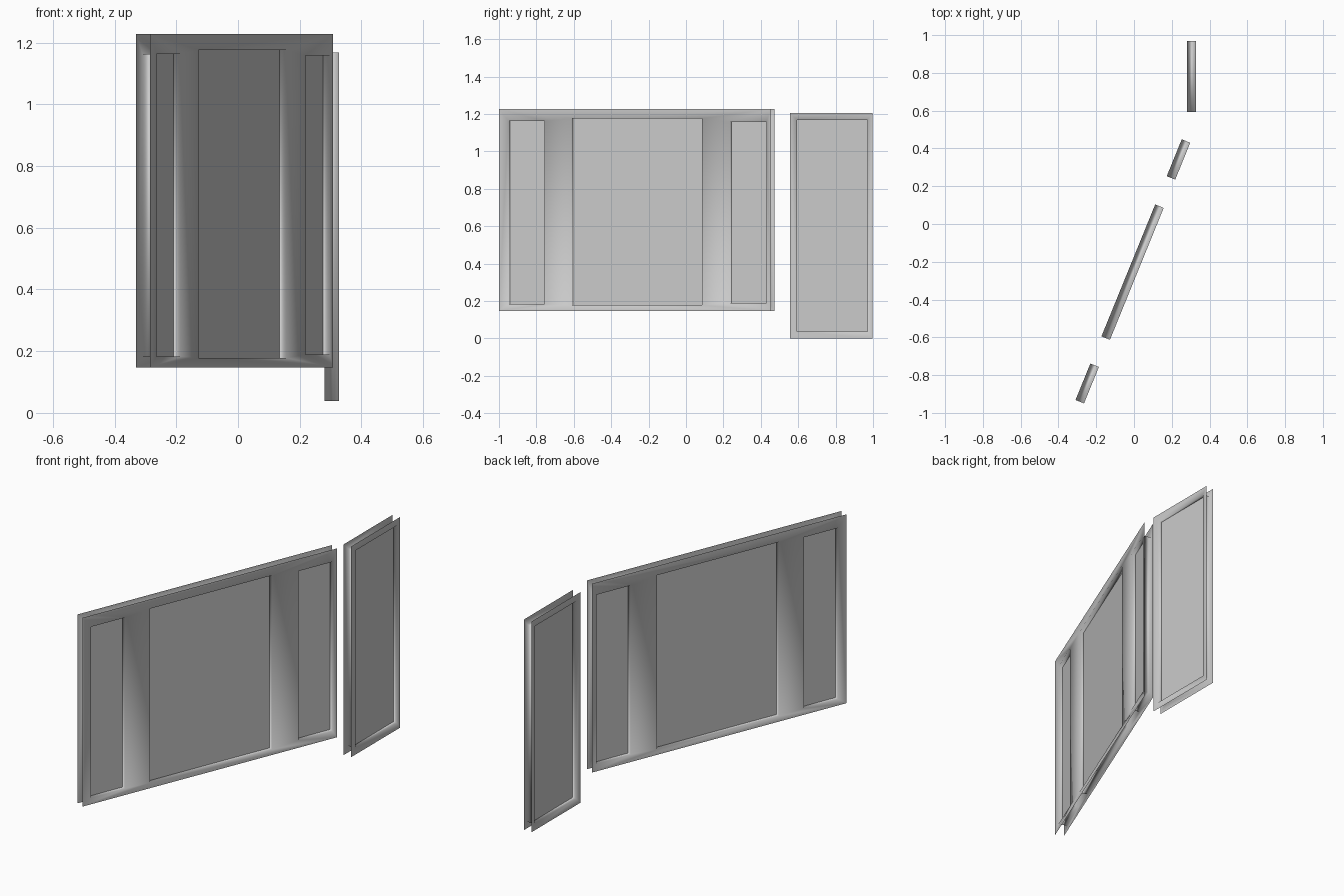
import bpy, bmesh
from mathutils import Vector

if "Cube" in bpy.data.objects:
    bpy.data.objects.remove(bpy.data.objects["Cube"])


def make_object(name, bm, smooth):
    mesh = bpy.data.meshes.new(name)
    for f in bm.faces:
        f.smooth = smooth
    bm.to_mesh(mesh)
    bm.free()
    obj = bpy.data.objects.new(name, mesh)
    bpy.context.collection.objects.link(obj)
    return obj


def panel(name, start, end, z0, z1, thick, openings):
    """Upright frame: two open-edged sheets joined by opening reveals, plus mid-depth panes.
    Openings are (y0, y1, z0, z1) measured on the outer sheet."""
    a, b = Vector((*start, 0)), Vector((*end, 0))
    along = (b - a).normalized()
    normal = along.cross(Vector((0, 0, 1)))

    def corners(y0, y1, lo, hi, depth):
        def pos(y, z):
            p = a.lerp(b, (y - a.y) / (b.y - a.y)) - normal * depth
            return (p.x, p.y, z)
        return [pos(y0, lo), pos(y1, lo), pos(y1, hi), pos(y0, hi)]

    # Frame sheets, one per side
    bm = bmesh.new()
    rims = []
    for depth, facing in ((0, normal), (thick, -normal)):
        edges, loops = [], []
        for rect in [(a.y, b.y, z0, z1)] + openings:
            vs = [bm.verts.new(c) for c in corners(*rect, depth)]
            edges += [bm.edges.new((vs[i], vs[(i + 1) % 4])) for i in range(4)]
            loops.append(vs)
        rims.append(loops[1:])
        res = bmesh.ops.triangle_fill(bm, edges=edges, use_beauty=True, normal=facing)
        for f in [g for g in res["geom"] if isinstance(g, bmesh.types.BMFace)]:
            f.normal_update()
            if f.normal.dot(facing) < 0:
                f.normal_flip()

    # Opening reveals, facing into each opening
    for front, back in zip(*rims):
        for i in range(4):
            j = (i + 1) % 4
            bm.faces.new((front[i], front[j], back[j], back[i]))
    bm.normal_update()
    make_object(name + "_frame", bm, True)

    # Single-surface panes at mid depth
    for n, rect in enumerate(openings):
        bm = bmesh.new()
        bm.faces.new([bm.verts.new(c) for c in corners(*rect, thick / 2)])
        make_object(f"{name}_pane_{n + 1}", bm, False)


# Wide three-light window, set at an angle
panel("window", (-0.285, -1.0), (0.308, 0.455), 0.147, 1.228, 0.0486,
      [(-0.95, -0.757, 0.183, 1.163),
       (-0.613, 0.085, 0.178, 1.175),
       (0.235, 0.43, 0.189, 1.158)])

# Door leaf standing beside it
panel("door", (0.328, 0.555), (0.328, 0.998), 0.0, 1.206, 0.047,
      [(0.593, 0.97, 0.038, 1.168)])
